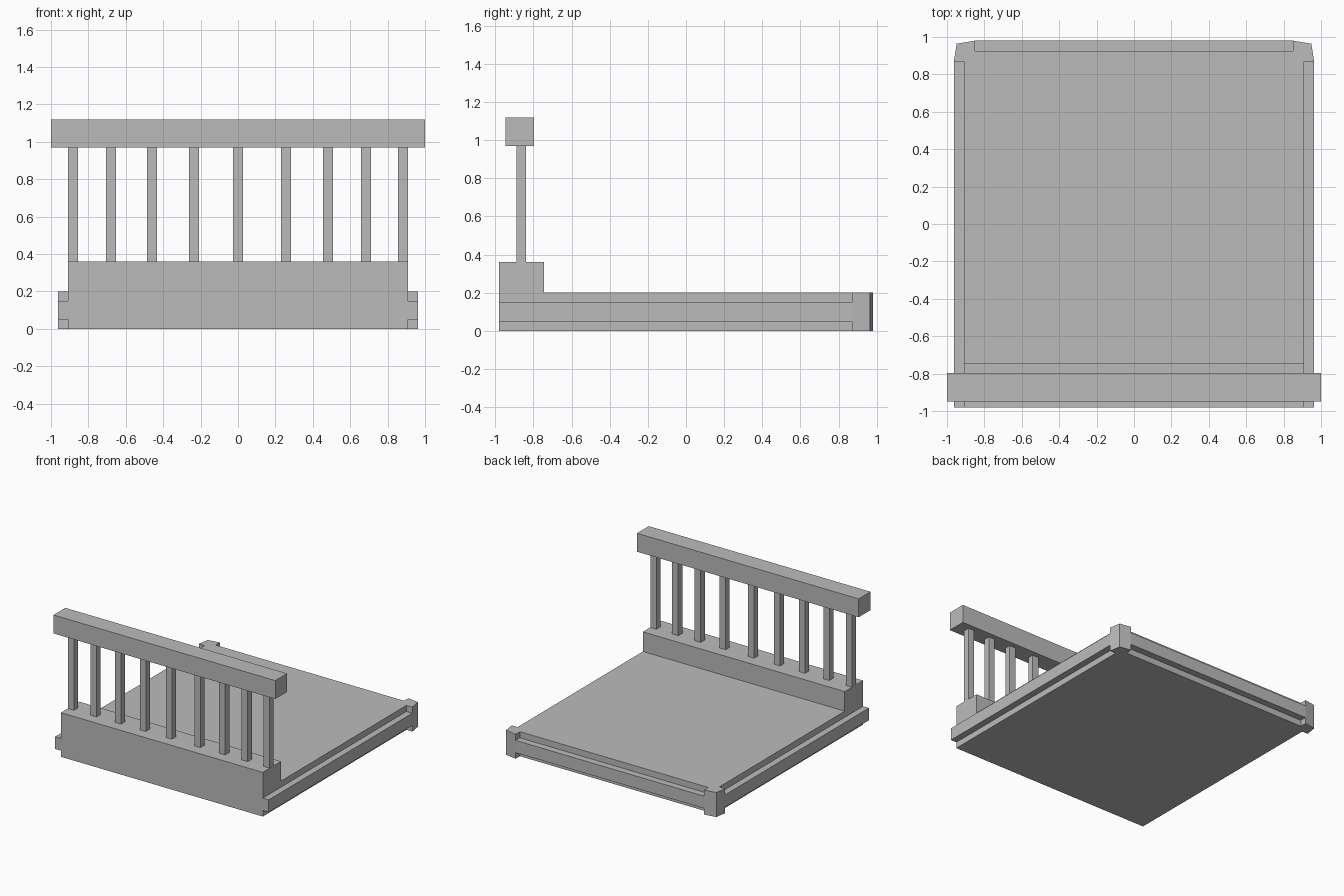
import bpy
import bmesh
from mathutils import Vector

cube = bpy.data.objects.get("Cube")
if cube:
    bpy.data.objects.remove(cube, do_unlink=True)

grey = bpy.data.materials.new("plain grey")
grey.use_nodes = True
colour = (0.5, 0.5, 0.5, 1)
grey.diffuse_color = colour
grey.node_tree.nodes["Principled BSDF"].inputs["Base Color"].default_value = colour


def prism(name, outline, push):
    """Extrude a closed 3D outline along a vector."""
    bm = bmesh.new()
    face = bm.faces.new([bm.verts.new(p) for p in outline])
    extruded = bmesh.ops.extrude_face_region(bm, geom=[face], use_keep_orig=True)
    moved = [v for v in extruded["geom"] if isinstance(v, bmesh.types.BMVert)]
    bmesh.ops.translate(bm, verts=moved, vec=Vector(push))
    bmesh.ops.recalc_face_normals(bm, faces=bm.faces)
    mesh = bpy.data.meshes.new(name)
    bm.to_mesh(mesh)
    bm.free()
    mesh.materials.append(grey)
    obj = bpy.data.objects.new(name, mesh)
    bpy.context.collection.objects.link(obj)
    return obj


def box(name, x, y, z):
    corners = [(x[0], y[0], z[0]), (x[1], y[0], z[0]),
               (x[1], y[1], z[0]), (x[0], y[1], z[0])]
    return prism(name, corners, (0, 0, z[1] - z[0]))


W = 0.91            # half width of the platform
FRONT, BACK = -0.98, 0.925
DECK = 0.2
RAIL = (0.05, 0.15)

# Platform and raised headboard base share one side profile
profile = [(FRONT, 0), (BACK, 0), (BACK, DECK), (-0.745, DECK),
           (-0.745, 0.36), (FRONT, 0.36)]
prism("platform", [(-W, y, z) for y, z in profile], (2 * W, 0, 0))

# Side rails and chamfered corner posts
post = [(0.85, BACK), (W, BACK), (W, 0.87), (0.963, 0.87),
        (0.948, 0.964), (0.85, 0.98)]
for side, s in (("left", 1), ("right", -1)):
    box(side + "_rail", sorted((s * W, s * 0.963)), (FRONT, 0.87), RAIL)
    prism(side + "_corner_post", [(s * x, y, 0) for x, y in post], (0, 0, DECK))

# Foot rail between the posts
box("foot_rail", (-0.85, 0.85), (BACK, 0.98), RAIL)

# Headboard spindles, slightly uneven in spacing
for i, x in enumerate((-0.882, -0.679, -0.46, -0.235, 0, 0.257, 0.481, 0.684, 0.882)):
    box(f"spindle_{i + 1}", (x - 0.027, x + 0.027), (-0.89, -0.838), (0.36, 0.97))

# Headboard top bar
box("top_bar", (-1, 1), (-0.948, -0.796), (0.97, 1.12))
